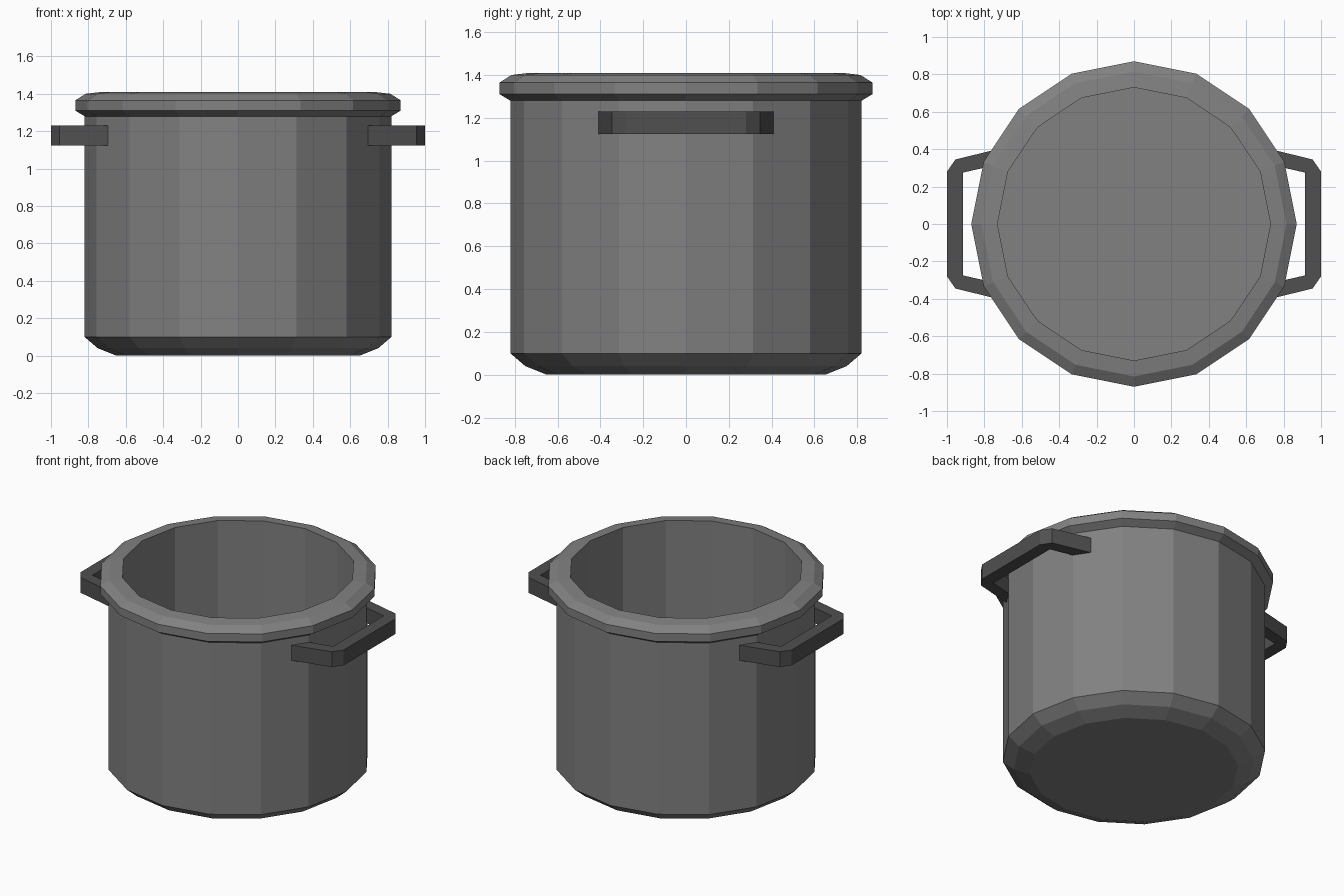
import bpy, bmesh
from math import cos, sin, pi

if "Cube" in bpy.data.objects:
    bpy.data.objects.remove(bpy.data.objects["Cube"])

SIDES = 16


def grey(name, v):
    m = bpy.data.materials.new(name)
    m.diffuse_color = (v, v, v, 1)
    m.use_nodes = True
    m.node_tree.nodes["Principled BSDF"].inputs["Base Color"].default_value = m.diffuse_color
    return m


def add_object(name, bm, mat):
    bmesh.ops.recalc_face_normals(bm, faces=bm.faces)
    me = bpy.data.meshes.new(name)
    bm.to_mesh(me)
    bm.free()
    me.materials.append(mat)
    ob = bpy.data.objects.new(name, me)
    bpy.context.collection.objects.link(ob)
    return ob


def lathe(name, profile, mat):
    """Closed solid of revolution, capped at both profile ends."""
    bm = bmesh.new()
    rings = [[bm.verts.new((r * cos(2 * pi * i / SIDES), r * sin(2 * pi * i / SIDES), z))
              for i in range(SIDES)] for r, z in profile]
    for a, b in zip(rings, rings[1:]):
        for i in range(SIDES):
            j = (i + 1) % SIDES
            bm.faces.new((a[i], a[j], b[j], b[i]))
    bm.faces.new(rings[0])
    bm.faces.new(rings[-1])
    return add_object(name, bm, mat)


def handle(name, side, mat):
    """Flat bracket: outer and inner outlines swept between two heights."""
    outer = [(0.66, 0.417), (0.955, 0.345), (1.0, 0.28)]
    inner = [(0.70, 0.323), (0.915, 0.275)]
    outer += [(x, -y) for x, y in reversed(outer)]
    # repeat the inner corner so both outlines have matching points
    inner = [inner[0], inner[1], inner[1]]
    inner += [(x, -y) for x, y in reversed(inner)]
    bm = bmesh.new()
    sections = [[bm.verts.new((side * x, y, z))
                 for (x, y), z in ((o, 1.125), (o, 1.23), (n, 1.23), (n, 1.125))]
                for o, n in zip(outer, inner)]
    for a, b in zip(sections, sections[1:]):
        for i in range(4):
            j = (i + 1) % 4
            bm.faces.new((a[i], a[j], b[j], b[i]))
    bm.faces.new(sections[0])
    bm.faces.new(sections[-1])
    bmesh.ops.remove_doubles(bm, verts=bm.verts, dist=0.0005)
    return add_object(name, bm, mat)


pot_grey = grey("pot_grey", 0.22)
handle_grey = grey("handle_grey", 0.08)

# Pot: rounded base, straight wall, thick rim, hollow inside
lathe("pot_body", [
    (0.65, 0.0), (0.75, 0.04), (0.82, 0.10),
    (0.82, 1.28), (0.87, 1.31), (0.87, 1.365), (0.815, 1.40), (0.73, 1.41),
    (0.73, 0.10)], pot_grey)

# Side handles
handle("handle_right", 1, handle_grey)
handle("handle_left", -1, handle_grey)
